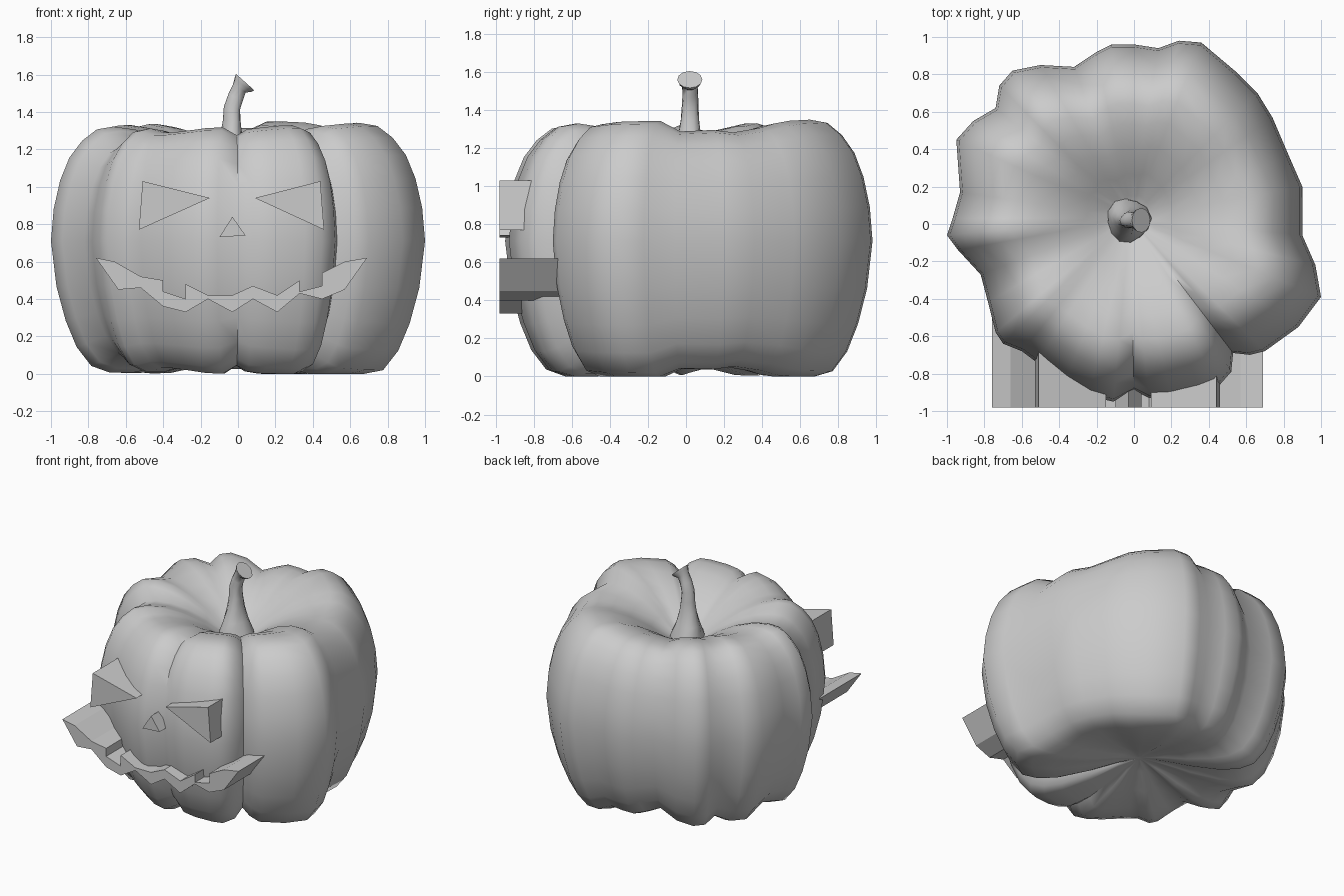
import bpy, bmesh, math
from mathutils import Vector

if "Cube" in bpy.data.objects:
    bpy.data.objects.remove(bpy.data.objects["Cube"])


def make(name, verts, faces, smooth=None):
    me = bpy.data.meshes.new(name)
    me.from_pydata(verts, [], faces)
    bm = bmesh.new()
    bm.from_mesh(me)
    bmesh.ops.recalc_face_normals(bm, faces=bm.faces)
    bm.to_mesh(me)
    bm.free()
    ob = bpy.data.objects.new(name, me)
    bpy.context.collection.objects.link(ob)
    if smooth:
        bpy.ops.object.select_all(action='DESELECT')
        ob.select_set(True)
        bpy.context.view_layer.objects.active = ob
        bpy.ops.object.shade_smooth_by_angle(angle=math.radians(smooth))
    return ob


def bridge(count, n):
    """Quads between successive rings of n vertices."""
    return [(k * n + i, k * n + (i + 1) % n, (k + 1) * n + (i + 1) % n, (k + 1) * n + i)
            for k in range(count - 1) for i in range(n)]


# Pumpkin: lobed outline seen from above, swept through a squat side profile
outline = [(.90, .20), (.90, -.06), (.97, -.22), (1.0, -.39), (.88, -.55), (.70, -.68),
           (.62, -.70), (.53, -.69), (.52, -.79), (.45, -.87), (.36, -.90), (.20, -.93),
           (.08, -.93), (0, -.89), (-.11, -.95), (-.24, -.92), (-.37, -.85), (-.52, -.74),
           (-.60, -.68), (-.70, -.64), (-.74, -.58), (-.78, -.42), (-.82, -.27), (-.94, -.14),
           (-1.0, -.06), (-.97, .03), (-.93, .17), (-.95, .45), (-.86, .55), (-.74, .62),
           (-.72, .74), (-.65, .82), (-.50, .85), (-.32, .84), (-.20, .92), (-.12, .96),
           (0, .96), (.13, .94), (.24, .98), (.36, .97), (.55, .81), (.66, .70),
           (.74, .57), (.83, .36)]
profile = [(.03, .12), (.15, .10), (.35, .05), (.55, .015), (.68, .015), (.78, .05), (.86, .15),
           (.92, .29), (.97, .47), (1.0, .71), (.985, .88), (.95, 1.03), (.90, 1.15),
           (.83, 1.24), (.75, 1.30), (.66, 1.315), (.54, 1.30), (.40, 1.25), (.25, 1.17),
           (.13, 1.09), (.03, 1.05)]
centre = Vector((-.02, .03))
spokes = [Vector(p) - centre for p in outline]
n = len(spokes)
lengths = [s.length for s in spokes]
groove = []
for i in range(n):
    mean = sum(lengths[(i + d) % n] for d in range(-5, 6)) / 11
    groove.append(lengths[i] / mean - 1)
verts = []
for f, z in profile:
    for s, g in zip(spokes, groove):
        w = min(1, f / .6)
        stretch = 1 + w * (max(-.1, min(.03, g)) + .018 * s.x + (.018 * s.y if z > .7 else 0))
        p = centre + s * f
        verts.append((p.x, p.y, max(0, .68 + (z - .68) * stretch)))
faces = bridge(len(profile), n)
faces += [tuple(range(n)), tuple(range((len(profile) - 1) * n, len(profile) * n))]
make("pumpkin_body", verts, faces, 60)

# Stem: flared foot, bent neck and tilted cut end (x, z, radius, tilt in degrees)
path = [(-.03, 1.04, .125, 0), (-.03, 1.10, .115, 0), (-.035, 1.18, .085, 0),
        (-.033, 1.27, .06, 0), (-.03, 1.35, .048, 5), (-.03, 1.42, .044, 10),
        (-.012, 1.48, .042, 22), (.008, 1.53, .042, 38), (.025, 1.545, .058, 42),
        (.038, 1.56, .066, 42)]
sides = 12
verts = []
for k, (x, z, r, tilt) in enumerate(path):
    t = math.radians(tilt)
    for i in range(sides):
        a = math.tau * i / sides + .12 * k
        rr = r * (1 + .07 * math.cos(3 * a - .8 * k)) if k < 7 else r
        u = rr * math.cos(a)
        verts.append((x + u * math.cos(t), .02 + rr * math.sin(a), z - u * math.sin(t)))
faces = bridge(len(path), sides)
faces += [tuple(range(sides)), tuple(range((len(path) - 1) * sides, len(path) * sides))]
make("stem", verts, faces, 50)


# Face pieces: flat shapes extruded front to back
def slab(name, pts, front=-.98, back=-.5):
    m = len(pts)
    v = [(x, y, z) for y in (front, back) for x, z in pts]
    make(name, v, bridge(2, m) + [tuple(range(m)), tuple(range(m, 2 * m))])


slab("left_eye", [(-.51, 1.03), (-.15, .94), (-.53, .77)])
slab("right_eye", [(.44, 1.03), (.09, .94), (.46, .77)])
slab("nose", [(-.03, .84), (.04, .74), (-.10, .73)])
upper_lip = [(-.76, .62), (-.66, .60), (-.52, .52), (-.40, .50), (-.40, .44), (-.28, .40),
             (-.28, .48), (-.16, .42), (-.03, .42), (.08, .47), (.21, .42), (.33, .50),
             (.33, .44), (.45, .47), (.45, .54), (.57, .60), (.69, .62)]
lower_lip = [(.57, .45), (.45, .40), (.33, .43), (.21, .33), (.08, .40), (-.03, .33),
             (-.16, .40), (-.28, .33), (-.40, .36), (-.52, .46), (-.64, .45)]
slab("mouth", upper_lip + lower_lip)
